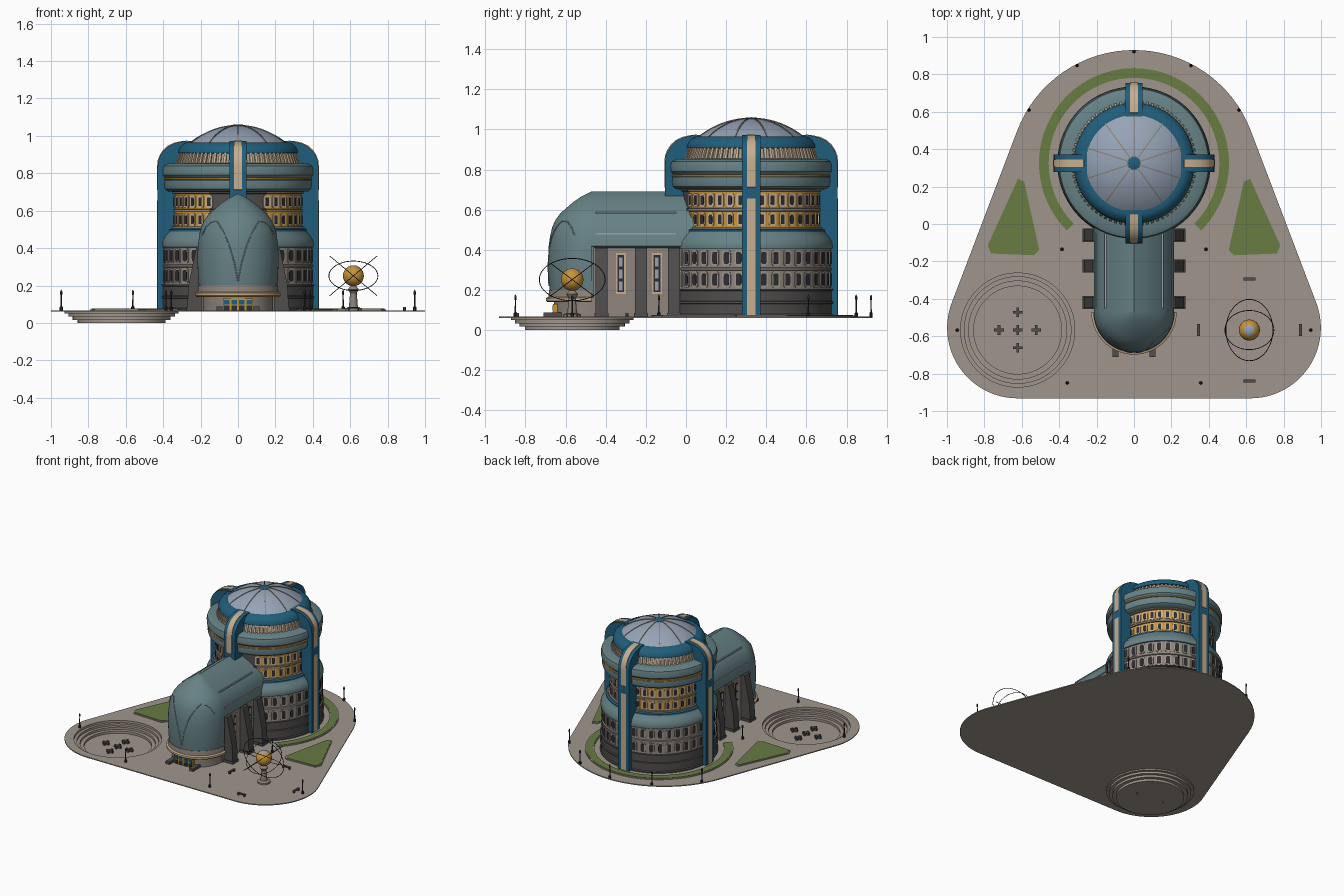
import bpy, bmesh, math
from math import sin, cos, radians, pi
from mathutils import Matrix, Vector

if "Cube" in bpy.data.objects:
    bpy.data.objects.remove(bpy.data.objects["Cube"])

def srgb(r, g, b):
    return tuple(((c / 255 + .055) / 1.055) ** 2.4 for c in (r, g, b)) + (1,)

MATS = {}
for n, c in dict(paving=(160, 150, 140), lawn=(104, 124, 66), teal=(103, 130, 134), blue=(32, 94, 124),
                 dome=(150, 163, 181), dark_stone=(80, 78, 77), wall=(142, 133, 124), tan=(200, 174, 142),
                 gold=(200, 148, 54), metal=(46, 46, 50)).items():
    MATS[n] = bpy.data.materials.new(n)
    MATS[n].diffuse_color = srgb(*c)
NAMES = list(MATS)
T, G, CY = Matrix.Translation, .067, .325   # shorthand, plaza level, tower centre

def rz(a):
    return Matrix.Rotation(a, 4, 'Z')

def finish(name, bm, angle=35):
    bmesh.ops.recalc_face_normals(bm, faces=bm.faces)
    me = bpy.data.meshes.new(name)
    bm.to_mesh(me)
    bm.free()
    for n in NAMES:
        me.materials.append(MATS[n])
    me.shade_smooth()
    me.set_sharp_from_angle(angle=radians(angle))
    ob = bpy.data.objects.new(name, me)
    bpy.context.collection.objects.link(ob)
    return ob

def prism(bm, pts, width, mat, m=Matrix()):
    """Extrude a local x-z outline along local y."""
    a, b = ([bm.verts.new(m @ Vector((x, s * width / 2, z))) for x, z in pts] for s in (-1, 1))
    n = len(pts)
    fs = [bm.faces.new(a), bm.faces.new(b[::-1])]
    fs += [bm.faces.new((a[i], b[i], b[(i + 1) % n], a[(i + 1) % n])) for i in range(n)]
    for f in fs:
        f.material_index = NAMES.index(mat)

def box(bm, x0, x1, y0, y1, z0, z1, mat, m=Matrix()):
    prism(bm, [(x0, z0), (x1, z0), (x1, z1), (x0, z1)], y1 - y0, mat, m @ T((0, (y0 + y1) / 2, 0)))

def lathe(name, prof, mats, cx=0, cy=CY, seg=96, a0=0, a1=360, rule=None):
    """Revolve (r, z) points; one colour, or one colour per band."""
    bm = bmesh.new()
    full = a1 - a0 == 360
    rows = []
    for i in range(seg + (not full)):
        a = radians(a0 + (a1 - a0) * i / seg)
        rows.append([bm.verts.new((cx + r * cos(a), cy + r * sin(a), z)) for r, z in prof])
    for i in range(seg):
        p, q = rows[i], rows[(i + 1) % len(rows)]
        for j in range(len(prof) - 1):
            f = bm.faces.new((p[j], q[j], q[j + 1], p[j + 1]))
            mat = mats if isinstance(mats, str) else mats[j]
            if rule:
                mat = rule(a0 + (a1 - a0) * (i + .5) / seg, mat)
            f.material_index = NAMES.index(mat)
    bmesh.ops.remove_doubles(bm, verts=bm.verts, dist=1e-5)
    return finish(name, bm)

# plaza: rounded triangle sheet with a round hole for the sunken court
BX, BY, BR = -.622, -.567, .305
outline = []
for cx, cy, r, s, e in ((0, .262, .668, 20.6, 159.4), (-.622, -.555, .377, 159.4, 270), (.622, -.555, .377, 270, 380.6)):
    outline += [(cx + r * cos(radians(s + (e - s) * i / 32)), cy + r * sin(radians(s + (e - s) * i / 32))) for i in range(33)]
hole = [(BX + BR * cos(i * pi / 48), BY + BR * sin(i * pi / 48)) for i in range(96)]
bm = bmesh.new()
edges = []
for loop in (outline, hole):
    vs = [bm.verts.new((x, y, G)) for x, y in loop]
    edges += [bm.edges.new((vs[i - 1], vs[i])) for i in range(len(vs))]
bmesh.ops.triangle_fill(bm, edges=edges, use_beauty=True, normal=(0, 0, 1))
low = bmesh.ops.extrude_face_region(bm, geom=list(bm.faces), use_keep_orig=True)
for v in low['geom']:
    if isinstance(v, bmesh.types.BMVert):
        v.co.z -= .007
finish('plaza', bm, 30)

# sunken court with steps and five cross shaped seats
lathe('sunken_court', [(.305, G), (.305, .05), (.285, .05), (.285, .034), (.262, .034), (.262, .017),
                       (.235, .017), (.235, 0), (0, 0)], 'paving', BX, BY)
bm = bmesh.new()
for dx, dy in ((0, 0), (.1, 0), (-.1, 0), (0, .095), (0, -.095)):
    for k in (0, 1):
        box(bm, -.026, .026, -.007, .007, 0, .018 + .001 * k, 'dark_stone', T((BX + dx, BY + dy, 0)) @ rz(k * pi / 2))
finish('court_crosses', bm)

# lawns: curved bed round the tower and two side beds with kerbs
lathe('curved_kerb', [(.45, G), (.45, G + .006), (.515, G + .006), (.515, G)], 'paving', a0=-46, a1=226)
lathe('curved_lawn', [(.456, G), (.456, G + .009), (.508, G + .009), (.508, G)], 'lawn', a0=-45, a1=225)
bed = [(.62, .255), (.585, .24), (.50, -.145), (.53, -.175), (.77, -.165), (.79, -.12)]
bm = bmesh.new()
for s in (-1, 1):
    for k, h, mat in ((1, .006, 'paving'), (.95, .009, 'lawn')):
        pts = [(s * (.635 + (x - .635) * k), (y + .02) * k - .02) for x, y in bed]
        prism(bm, pts, h, mat, T((0, 0, G + h / 2)) @ Matrix.Rotation(-pi / 2, 4, 'X'))
finish('side_lawns', bm)

# tower body, bottom to top
lathe('tower_base', [(.41, G), (.41, .075), (.403, .08), (.403, .13), (.41, .133), (.41, .142), (.403, .146),
                     (.403, .195), (.41, .198), (.41, .206), (.39, .206)], 'dark_stone')
lathe('lower_wall', [(.396, .2), (.396, .297), (.404, .3), (.404, .31), (.396, .313), (.396, .405)], 'wall')
lathe('lower_roof', [(.39, .403), (.406, .405), (.408, .42), (.404, .44), (.39, .465), (.372, .485), (.37, .49),
                     (.37, .5), (.355, .505), (.355, .515), (.33, .515)],
      ['teal'] * 6 + ['blue'] * 2 + ['wall'] * 2)
front = lambda a, m: 'dark_stone' if abs(a - 270) < 26 else m
lathe('middle_wall', [(.34, .51), (.34, .592), (.349, .594), (.349, .606), (.34, .608), (.34, .69), (.352, .693), (.352, .705)],
      ['gold', 'wall', 'wall', 'wall', 'gold', 'wall', 'wall'], rule=front)
lathe('upper_ring', [(.34, .7), (.375, .703), (.392, .715), (.397, .735), (.395, .762), (.385, .77), (.39, .776),
                     (.403, .79), (.404, .82), (.398, .84), (.375, .852), (.32, .856)], 'teal')
lathe('gold_band', [(.38, .764), (.398, .766), (.398, .774), (.38, .776)], 'gold')
lathe('gallery_wall', [(.325, .85), (.305, .912)], 'paving')
lathe('crown_ring', [(.3, .905), (.322, .908), (.322, .92), (.312, .94), (.295, .957), (.275, .966), (.25, .966)], 'blue')

# windows: rounded frames with dark panes, skipped behind the four ribs
def plate(bm, a, r, z, w, h, t, mat):
    pts = []
    for i in range(12):
        c, s = cos(i * pi / 6 + pi / 12), sin(i * pi / 6 + pi / 12)
        pts.append((math.copysign(abs(c) ** .4, c) * w / 2, math.copysign(abs(s) ** .4, s) * h / 2))
    prism(bm, pts, t, mat, T((0, CY, 0)) @ rz(a) @ T((r, 0, z)) @ rz(pi / 2))

bm = bmesh.new()
for i in range(40):
    deg = i * 9
    if i % 10 == 0 or abs(deg - 270) < 26:
        continue
    a = radians(deg)
    for z in (.252, .36):
        plate(bm, a, .397, z, .044, .08, .007, 'paving')
        plate(bm, a, .399, z, .027, .062, .007, 'metal')
    for z, w in ((.552, .036), (.648, .044)):
        plate(bm, a, .341, z, w, .068, .007, 'tan')
        plate(bm, a, .343, z, .021, .048, .007, 'metal')
finish('windows', bm, 50)
bm = bmesh.new()
for i in range(72):
    prism(bm, [(.325, .852), (.336, .852), (.316, .91), (.3, .91)], .013, 'tan', T((0, CY, 0)) @ rz(radians(i * 5 + 2.5)))
finish('gallery_columns', bm)

# four blue ribs with a tan stripe; the front one starts above the hall roof
arc = [(.43, .83), (.427, .865), (.416, .895), (.398, .922), (.372, .945), (.34, .96), (.3, .969), (.25, .973)]
bm = bmesh.new()
for k in range(4):
    m = T((0, CY, 0)) @ rz(k * pi / 2)
    z0 = .66 if k == 3 else G
    prism(bm, [(.31, z0), (.43, z0)] + arc + [(.25, .94), (.31, .88)], .092, 'blue', m)
    stripe = [(.43, .71)] + arc[:-1] + [(.268, .972)]
    prism(bm, stripe + [(r + .003, z + .003) for r, z in stripe[::-1]], .042, 'tan', m)
    if k != 3:
        box(bm, .42, .433, -.021, .021, G, .655, 'tan', m)
finish('tower_ribs', bm)

# glass dome
R = (.265 ** 2 + .095 ** 2) / .19
cap = [(r, .96 + math.sqrt(R * R - r * r) - (R - .095)) for r in [.265 * (1 - i / 12) for i in range(13)]]
lathe('dome', cap, 'dome')
bm = bmesh.new()
for i in range(10):
    prism(bm, cap[:-1] + [(r, z + .004) for r, z in cap[-2::-1]], .007, 'wall', T((0, CY, 0)) @ rz(radians(18 + 36 * i)))
finish('dome_ribs', bm)
lathe('dome_cap', [(.036, 1.045), (.036, 1.056), (.025, 1.06), (0, 1.061)], 'blue', seg=32)

# hall: pointed vault ending in a rounded nose
HY = -.47
half = [(.207, .18), (.214, .25), (.217, .35), (.214, .42), (.207, .47), (.196, .515), (.18, .55), (.155, .583),
        (.125, .61), (.09, .64), (.05, .667), (0, .692)]
def vault(z):
    for (r0, z0), (r1, z1) in zip(half, half[1:]):
        if z0 <= z <= z1:
            return r0 + (r1 - r0) * (z - z0) / (z1 - z0)
lathe('hall_nose', half, 'teal', 0, HY, 48, 180, 360)
bm = bmesh.new()
side = [(.195, .41)] + half[3:]
prism(bm, side + [(-x, z) for x, z in side[-2::-1]], .52, 'teal', T((0, HY + .26, 0)))
finish('hall_roof', bm)
bm = bmesh.new()
box(bm, -.195, .195, HY, .05, G, .42, 'wall')
box(bm, -.206, .206, HY - .01, HY + .012, .16, .42, 'teal')
for s in (-1, 1):
    for y in (-.42, -.225, -.06):     # tapered buttresses
        prism(bm, [(s * .18, G), (s * .272, G), (s * .265, .2), (s * .245, .3), (s * .222, .41), (s * .18, .41)], .06, 'dark_stone', T((0, y, 0)))
        box(bm, s * .225 - .05, s * .225 + .05, y - .035, y + .035, G, .085, 'dark_stone')
    for y in (-.325, -.145):          # tall windows
        box(bm, s * .196 - .004, s * .196 + .004, y - .025, y + .025, .18, .385, 'tan')
        box(bm, s * .199 - .004, s * .199 + .004, y - .017, y + .017, .19, .375, 'metal')
        for z in (.22, .28, .34):
            box(bm, s * .201 - .004, s * .201 + .004, y - .009, y + .009, z - .022, z + .022, 'dome')
    for z in (.585, .48):             # pale roof seams
        x = s * vault(z)
        box(bm, x - .005, x + .005, -.45, -.05, z - .003, z + .004, 'dome')
finish('hall_walls', bm)

# pale seams curving over the nose
cu = bpy.data.curves.new('nose_seams', 'CURVE')
cu.dimensions, cu.bevel_depth, cu.bevel_resolution = '3D', .003, 1
for s in (-1, 1):
    sp = cu.splines.new('POLY')
    pts = [(66, .47), (60, .51), (50, .54), (38, .545), (31, .525), (25, .5), (19, .465), (13, .42), (5, .32), (0, .22)]
    sp.points.add(len(pts) - 1)
    for p, (a, z) in zip(sp.points, pts):
        r = vault(z) + .002
        p.co = (s * r * sin(radians(a)), HY - r * cos(radians(a)), z, 1)
cu.materials.append(MATS['dome'])
bpy.context.collection.objects.link(bpy.data.objects.new('nose_seams', cu))

# entrance under the nose
lathe('entrance_lintel', [(.18, .14), (.222, .14), (.228, .146), (.228, .16), (.216, .166), (.212, .2), (.2, .2)],
      ['dark_stone', 'gold', 'tan', 'tan', 'wall', 'wall'], 0, HY, 48, 180, 360)
lathe('entrance_wall', [(.188, G), (.188, .15)], 'wall', 0, HY, 48, 180, 360)
bm = bmesh.new()
box(bm, -.08, .08, -.662, -.6, G, .13, 'gold')
for x in (-.06, -.02, .02, .06):
    box(bm, x - .014, x + .014, -.666, -.66, G, .092, 'metal')
    box(bm, x - .014, x + .014, -.666, -.66, .098, .122, 'blue')
for s in (-1, 1):
    box(bm, s * .1 - .016, s * .1 + .016, -.71, -.62, G, .088, 'dark_stone')
finish('entrance_doors', bm)

# globe sculpture with tilted rings
SX, SY, SZ = .617, -.567, .252
lathe('sculpture_post', [(.045, G), (.045, .078), (.024, .085), (.018, .16), (.03, .18), (.012, .2)], 'wall', SX, SY, 24)
ball = [(.056 * cos(radians(a)), SZ + .056 * sin(radians(a))) for a in range(-90, 91, 15)]
lathe('globe', ball, ['gold'] * 10 + ['dome'] * 2, SX, SY, 32)
for i, (r, axis, t) in enumerate(((.164, 'Y', 40), (.164, 'Y', -40), (.131, 'X', 37), (.131, 'X', -37))):
    ob = lathe('globe_ring_%d' % i, [(r + .0022 * cos(b * pi / 3), .0022 * sin(b * pi / 3)) for b in range(7)], 'metal', 0, 0, 48)
    ob.matrix_world = T((SX, SY, SZ)) @ Matrix.Rotation(radians(t), 4, axis)

# benches round the sculpture
bm = bmesh.new()
for k in range(4):
    m = T((SX, SY, 0)) @ rz(k * pi / 2)
    box(bm, .265, .281, -.032, .032, G + .012, G + .019, 'dark_stone', m)
    for y in (-.025, .025):
        box(bm, .266, .28, y - .004, y + .004, G, G + .012, 'metal', m)
finish('benches', bm)

# lamp posts along the plaza edge
lamp = [(.009, G), (.009, .085), (.004, .09), (.003, .15), (.006, .153), (.006, .168), (0, .178)]
spots = [(0, .922)] + [(s * x, y) for s in (-1, 1) for x, y in ((.305, .848), (.562, .61), (.385, -.135), (.945, -.567), (.357, -.85))]
for i, (x, y) in enumerate(spots):
    lathe('lamp_post_%d' % i, lamp, 'metal', x, y, 10)

for m in bpy.data.materials:
    if m.users and not m.is_grease_pencil:
        m.use_nodes = True
        m.node_tree.nodes["Principled BSDF"].inputs["Base Color"].default_value = m.diffuse_color
